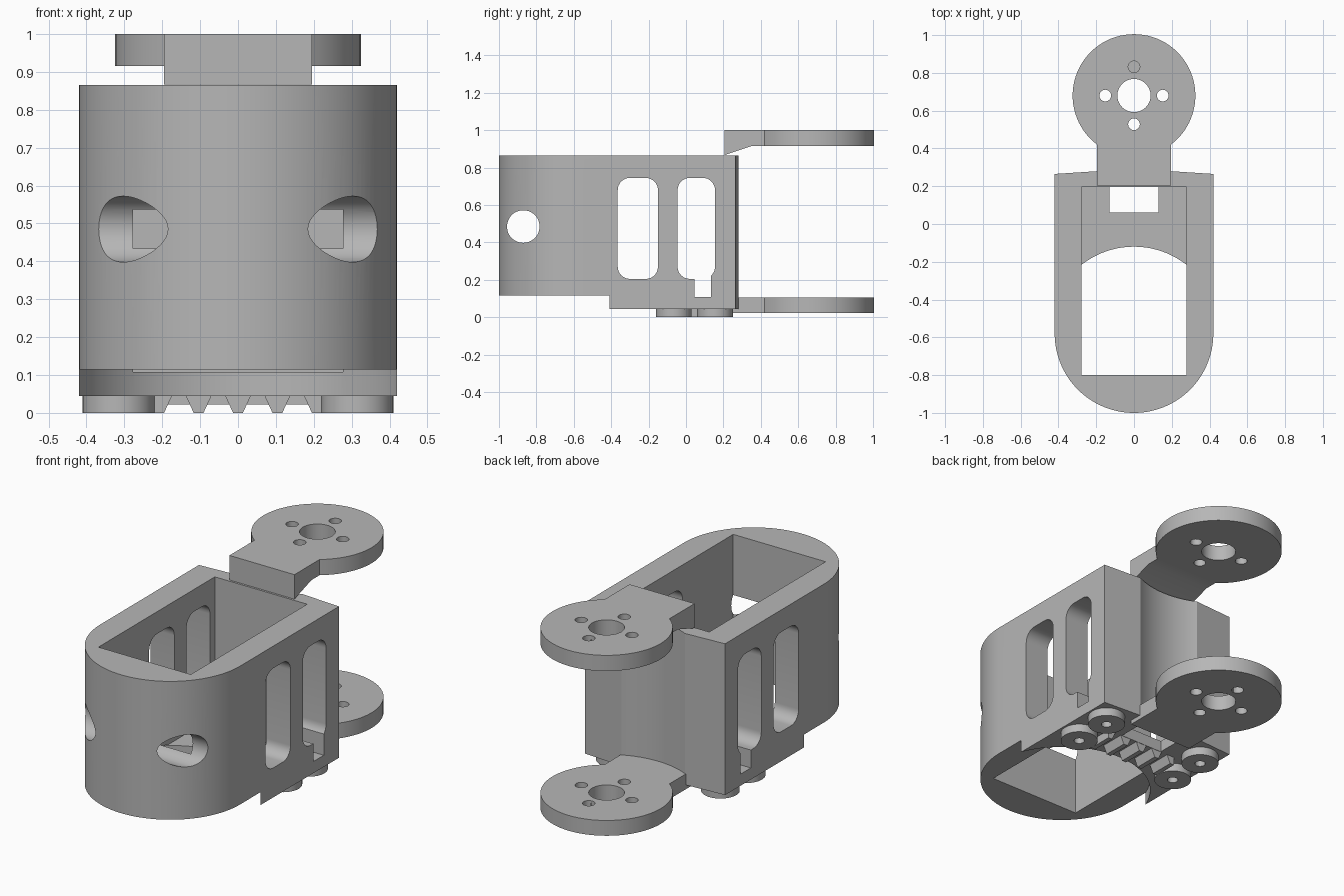
import bpy, bmesh, math
from mathutils import Vector

if "Cube" in bpy.data.objects:
    bpy.data.objects.remove(bpy.data.objects["Cube"])

grey = bpy.data.materials.new("light grey")
grey.diffuse_color = (0.47, 0.47, 0.47, 1)
grey.use_nodes = True
grey.node_tree.nodes["Principled BSDF"].inputs["Base Color"].default_value = grey.diffuse_color


def prism(name, pts, lo, hi, axis="z"):
    """Extrude a 2D profile along x (profile y,z), y (profile x,z) or z (profile x,y)."""
    place = {"x": lambda a, b, h: (h, a, b),
             "y": lambda a, b, h: (a, h, b),
             "z": lambda a, b, h: (a, b, h)}[axis]
    bm = bmesh.new()
    face = bm.faces.new([bm.verts.new(place(a, b, lo)) for a, b in pts])
    out = bmesh.ops.extrude_face_region(bm, geom=[face])
    move = Vector(place(0, 0, hi - lo))
    bmesh.ops.translate(bm, vec=move, verts=[g for g in out["geom"] if isinstance(g, bmesh.types.BMVert)])
    bmesh.ops.recalc_face_normals(bm, faces=bm.faces)
    mesh = bpy.data.meshes.new(name)
    bm.to_mesh(mesh)
    bm.free()
    mesh.materials.append(grey)
    ob = bpy.data.objects.new(name, mesh)
    bpy.context.collection.objects.link(ob)
    return ob


def arc(cx, cy, r, start, end, n):
    steps = [math.radians(start + (end - start) * i / n) for i in range(n + 1)]
    return [(cx + r * math.cos(t), cy + r * math.sin(t)) for t in steps]


def circle(cx, cy, r, n=48):
    return arc(cx, cy, r, 0, 360, n)[:-1]


def rect(a0, a1, b0, b1):
    return [(a0, b0), (a1, b0), (a1, b1), (a0, b1)]


def rounded(a0, a1, b0, b1, r):
    return (arc(a1 - r, b1 - r, r, 0, 90, 8) + arc(a0 + r, b1 - r, r, 90, 180, 8)
            + arc(a0 + r, b0 + r, r, 180, 270, 8) + arc(a1 - r, b0 + r, r, 270, 360, 8))


def cut(ob, cutters):
    """Subtract each cutter, then remove it."""
    for c in cutters:
        c.hide_render = True
        mod = ob.modifiers.new("cut", "BOOLEAN")
        mod.operation = "DIFFERENCE"
        mod.solver = "EXACT"
        mod.object = c
        bpy.context.view_layer.update()
        mesh = bpy.data.meshes.new_from_object(ob.evaluated_get(bpy.context.evaluated_depsgraph_get()))
        ob.modifiers.clear()
        ob.data = mesh
        bpy.data.objects.remove(c)


# Body shell: round nose, straight sides, back hollowed around the horn axis
HORN_Y = 0.68
half = math.degrees(math.asin(0.19 / 0.443))
body_profile = (arc(0, -0.58, 0.42, 180, 360, 64) + [(0.42, 0.265)]
                + arc(0, HORN_Y, 0.443, 270 + half, 270 - half, 20) + [(-0.42, 0.265)])
body = prism("body", body_profile, 0.045, 0.865)
cut(body, [
    prism("nose_step", circle(0, -0.57, 0.45, 96), -0.1, 0.115),
    prism("cavity", rect(-0.277, 0.277, -0.8, 0.197), 0.108, 1.1),
    prism("floor_opening", rect(-0.13, 0.13, 0.06, 0.197), -0.1, 0.2),
    prism("nose_hole", circle(-0.87, 0.485, 0.087), -0.6, 0.6, "x"),
    prism("window_front", rounded(-0.365, -0.15, 0.205, 0.745, 0.065), -0.6, 0.6, "x"),
    prism("window_back", rounded(-0.045, 0.155, 0.205, 0.745, 0.065), -0.6, 0.6, "x"),
    prism("wire_slot", rect(0.045, 0.135, 0.108, 0.26), -0.6, 0.6, "x"),
])

# Horn arms: disc and neck in one outline, with five holes
a = math.degrees(math.asin(0.195 / 0.325))


def horn(name, y0, lo, hi):
    profile = arc(0, HORN_Y, 0.325, -90 + a, 270 - a, 64) + [(-0.195, y0), (0.195, y0)]
    ob = prism(name, profile, lo, hi)
    holes = [prism("bore", circle(0, HORN_Y, 0.088), -0.5, 1.5)]
    for dx, dy in ((0.152, 0), (-0.152, 0), (0, 0.152), (0, -0.152)):
        holes.append(prism("screw_hole", circle(dx, HORN_Y + dy, 0.031, 24), -0.5, 1.5))
    cut(ob, holes)
    return ob


top_horn = horn("top_horn", 0.205, 0.862, 1.0)
cut(top_horn, [prism("underside", [(0.1, 0.832), (0.35, 0.915), (1.3, 0.915), (1.3, 0.7), (0.1, 0.7)],
                     -0.6, 0.6, "x")])
bottom_horn = horn("bottom_horn", 0.21, 0.022, 0.105)
parts = [body, top_horn, bottom_horn]

# Round feet with screw holes
for side, sx in (("right", 1), ("left", -1)):
    for place, y in (("front", -0.065), ("back", 0.155)):
        foot = prism(f"foot_{place}_{side}", circle(sx * 0.315, y, 0.095), 0, 0.05)
        cut(foot, [prism("screw_hole", circle(sx * 0.315, y, 0.027, 24), -0.1, 0.04)])
        parts.append(foot)

# Row of tapered teeth under the floor
for i in range(-2, 3):
    x = i * 0.104
    tooth = [(x - 0.013, 0), (x + 0.013, 0), (x + 0.036, 0.05), (x - 0.036, 0.05)]
    if abs(i) == 2:
        tooth = [(max(-0.22, min(0.22, px)), pz) for px, pz in tooth]
    parts.append(prism(f"tooth_{i + 3}", tooth, -0.08, 0.058, "y"))

# Smooth curved walls, sharp edges
for ob in bpy.context.view_layer.objects:
    ob.select_set(ob in parts)
bpy.context.view_layer.objects.active = body
bpy.ops.object.shade_smooth_by_angle(angle=math.radians(25))
